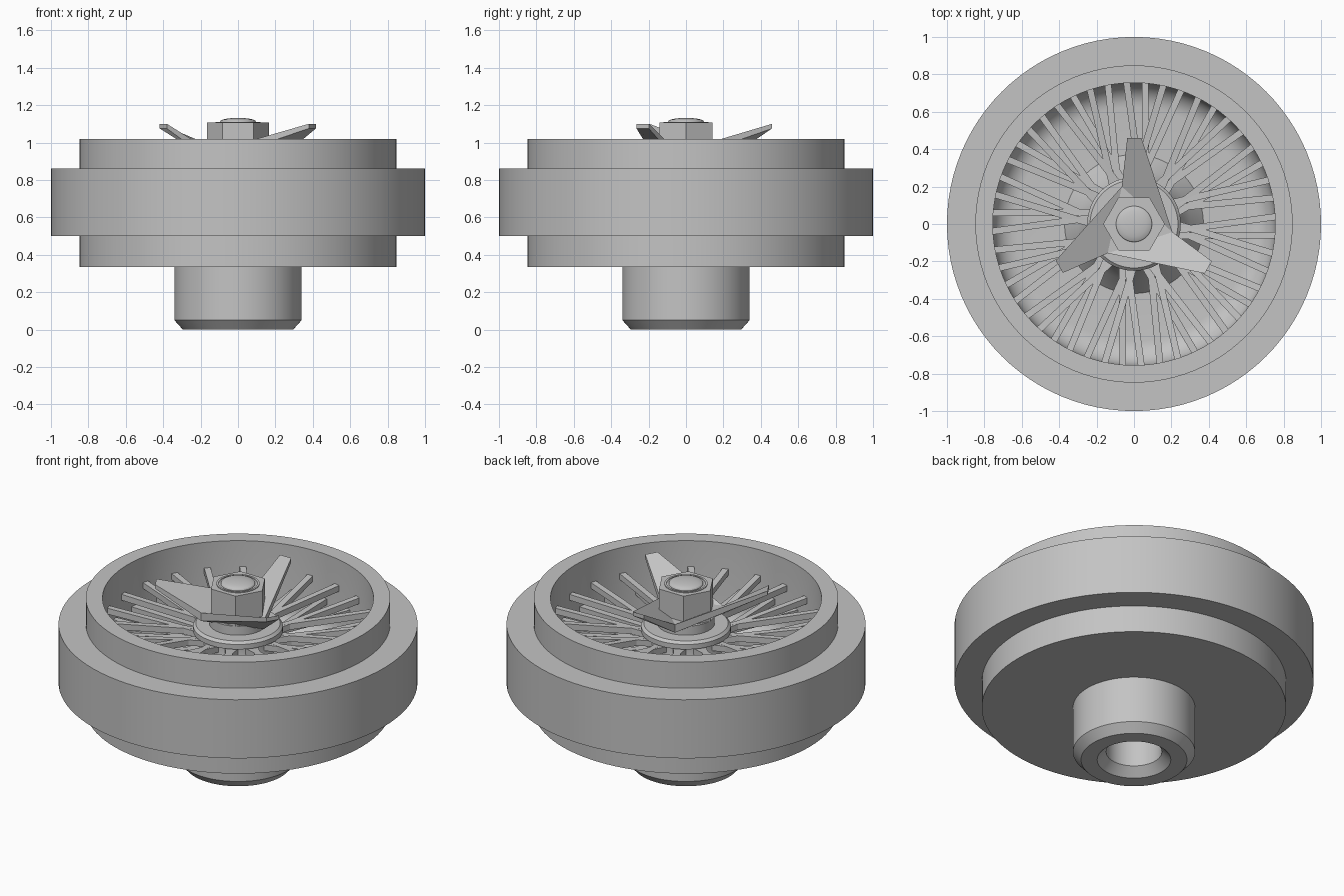
import bpy, bmesh, math
from mathutils import Vector, Matrix

if "Cube" in bpy.data.objects:
    bpy.data.objects.remove(bpy.data.objects["Cube"])

grey = bpy.data.materials.new("plain grey")
grey.use_nodes = True
grey.diffuse_color = (0.55, 0.55, 0.55, 1)
grey.node_tree.nodes["Principled BSDF"].inputs["Base Color"].default_value = (0.55, 0.55, 0.55, 1)


def finish(name, bm, smooth=True):
    bmesh.ops.remove_doubles(bm, verts=bm.verts, dist=1e-5)
    bmesh.ops.recalc_face_normals(bm, faces=bm.faces)
    mesh = bpy.data.meshes.new(name)
    bm.to_mesh(mesh)
    bm.free()
    mesh.materials.append(grey)
    obj = bpy.data.objects.new(name, mesh)
    bpy.context.collection.objects.link(obj)
    if smooth:
        bpy.ops.object.select_all(action='DESELECT')
        obj.select_set(True)
        bpy.context.view_layer.objects.active = obj
        bpy.ops.object.shade_smooth_by_angle(angle=math.radians(30))
    return obj


def lathe(name, profile, steps=96, smooth=True):
    """Spin an (r, z) profile around the z axis."""
    bm = bmesh.new()
    verts = [bm.verts.new((r, 0, z)) for r, z in profile]
    edges = [bm.edges.new(pair) for pair in zip(verts, verts[1:])]
    bmesh.ops.spin(bm, geom=verts + edges, cent=(0, 0, 0), axis=(0, 0, 1),
                   angle=math.tau, steps=steps)
    return finish(name, bm, smooth)


def polar(r, degrees, z):
    a = math.radians(degrees)
    return Vector((r * math.cos(a), r * math.sin(a), z))


# Wheel body: bored stub, stepped rim and dished inside with a filleted floor
FLOOR, FILLET, WALL = 0.5, 0.13, 0.755
fillet = [(WALL - FILLET + FILLET * math.cos(a), FLOOR + FILLET - FILLET * math.sin(a))
          for a in (math.pi / 2 * i / 8 for i in range(9))]
lathe("wheel_body", [
    (0, 0.42), (0.155, 0.42), (0.155, 0.05), (0.205, 0), (0.295, 0), (0.34, 0.05),
    (0.34, 0.335), (0.848, 0.335), (0.848, 0.5), (1, 0.5), (1, 0.86), (0.848, 0.86),
    (0.848, 1.02), (WALL, 1.02)] + fillet + [(0.38, FLOOR), (0, FLOOR)])

# Hub: cone carrying the spokes, with a collar on top
lathe("hub", [(0, 0.49), (0.38, 0.49), (0.3, 0.58), (0.22, 0.72), (0.22, 0.81), (0.25, 0.82),
              (0.25, 0.85), (0.235, 0.865), (0.16, 0.865), (0.16, 0.92), (0, 0.92)])


# Spokes: two layers of square bars, leaning alternately either way
def spoke_layer(name, hub_z, rim_z, phase, lean, count=24, width=0.036):
    bm = bmesh.new()
    for i in range(count):
        angle = 360 / count * i + phase
        side = lean if i % 2 else -lean
        start, end = polar(0.2, angle + side, hub_z), polar(0.765, angle, rim_z)
        along = end - start
        x = along.normalized()
        y = Vector((0, 0, 1)).cross(x).normalized()
        turn = Matrix((x, y, x.cross(y))).transposed().to_4x4()
        size = Matrix.Diagonal((along.length, width, width, 1))
        bmesh.ops.create_cube(bm, size=1, matrix=Matrix.Translation((start + end) / 2) @ turn @ size)
    return finish(name, bm, smooth=False)


spoke_layer("upper_spokes", 0.79, 0.845, 3, 14)
spoke_layer("lower_spokes", 0.72, 0.73, 10.5, -14)

# Three-eared spinner: flat centre with swept ears rising outward
bm = bmesh.new()
layers = []
for base_z, tip_z in ((0.95, 1.1), (0.9, 1.075)):
    ears = []
    for i in range(3):
        turn = Matrix.Rotation(math.tau / 3 * i, 3, 'Z')
        ears.append([bm.verts.new(turn @ Vector(p)) for p in
                     ((-0.065, 0.2, base_z), (-0.036, 0.46, tip_z), (0.04, 0.46, tip_z))])
    bm.faces.new([ear[0] for ear in ears])
    for i, ear in enumerate(ears):
        bm.faces.new(ear + [ears[i - 1][0]])
    layers.append([v for i in range(3) for v in (ears[i][2], ears[i][1], ears[i][0])])
top, low = layers
order = [v for i in range(3) for v in range(3 * i, 3 * i + 3)]
# walk the outline: right tip, left tip, base, then the next ear
for a, b in zip(order, order[1:] + order[:1]):
    bm.faces.new((top[a], top[b], low[b], low[a]))
finish("spinner", bm, smooth=False)

# Hexagonal nut with a recess, and the domed stud end inside it
lathe("hex_nut", [(0, 0.92), (0.165, 0.92), (0.165, 1.107), (0, 1.107)], steps=6, smooth=False)
lathe("nut_ring", [(0.12, 1.1), (0.12, 1.111), (0.108, 1.111), (0.108, 1.1)], steps=48)
lathe("stud_dome", [(0.096, 1.1)] + [(0.096 * math.cos(a), 1.112 + 0.02 * math.sin(a))
                                    for a in (math.pi / 2 * i / 6 for i in range(7))], steps=48)
